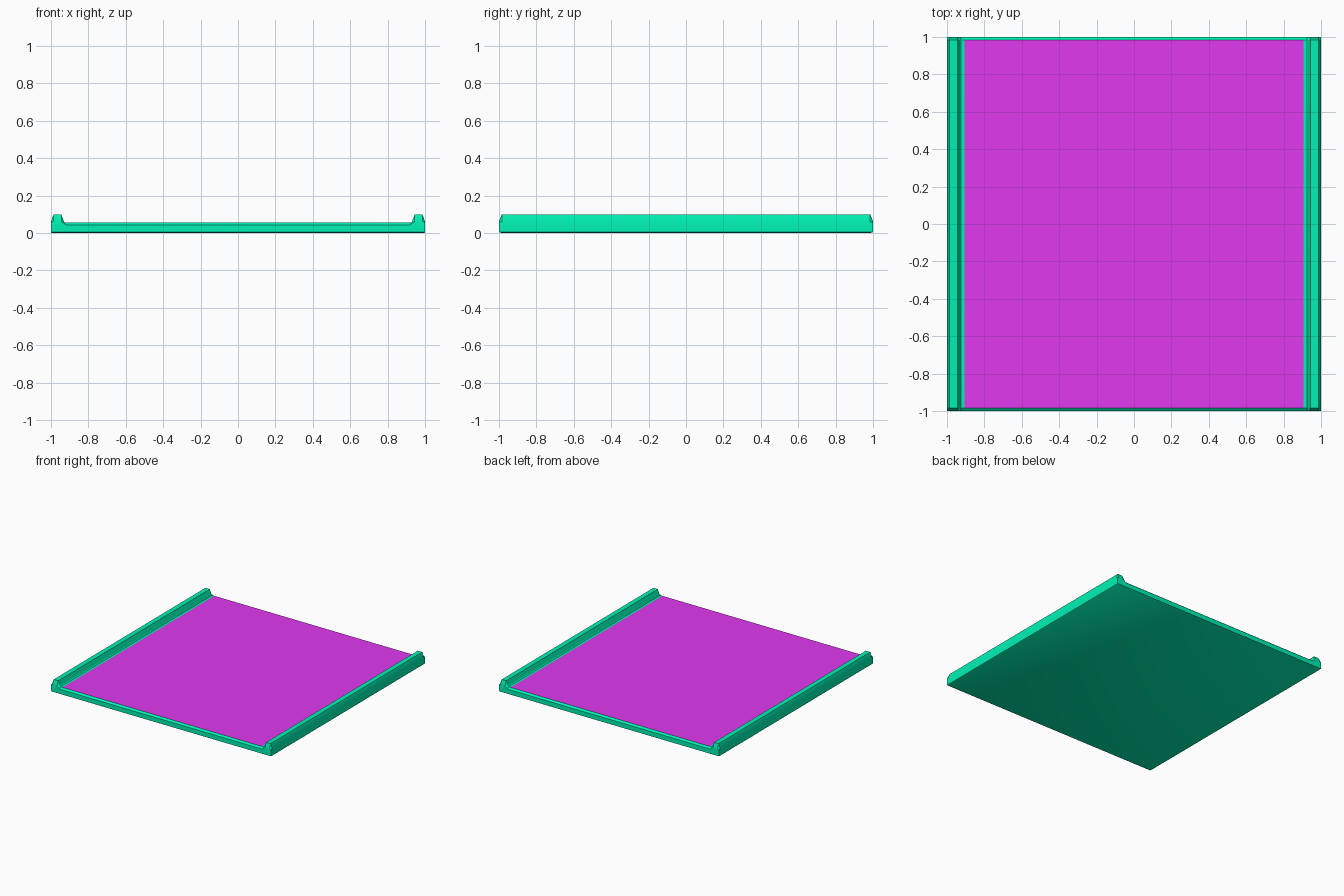
import bpy
import bmesh
import math

if "Cube" in bpy.data.objects:
    bpy.data.objects.remove(bpy.data.objects["Cube"])


def material(name, colour):
    m = bpy.data.materials.new(name)
    m.diffuse_color = colour
    m.use_nodes = True
    m.node_tree.nodes["Principled BSDF"].inputs["Base Color"].default_value = m.diffuse_color
    return m


# Right half of the cross-section: x, z in the body, z at the bevelled ends
HALF = [
    (0.994, 0.0, 0.005),
    (1.0, 0.005, 0.006),
    (1.0, 0.06, 0.058),
    (0.986, 0.1, 0.062),
    (0.945, 0.1, 0.062),
    (0.930, 0.06, 0.052),
    (0.924, 0.056, 0.045),
    (0.905, 0.056, 0.043),
]
section = HALF + [(-x, z, ze) for x, z, ze in reversed(HALF)]

# Tray with two side rails, lofted from front to back
bm = bmesh.new()
rings = []
for y, end in [(-1, True), (-0.985, False), (0.985, False), (1, True)]:
    rings.append([bm.verts.new((x, y, ze if end else z)) for x, z, ze in section])

n = len(section)
floor_strip = len(HALF) - 1
for r, (a, b) in enumerate(zip(rings, rings[1:])):
    for i in range(n):
        j = (i + 1) % n
        face = bm.faces.new((a[i], a[j], b[j], b[i]))
        # Coloured floor panel between the rails
        if r == 1 and i == floor_strip:
            face.material_index = 1
bm.faces.new(rings[0])
bm.faces.new(rings[-1])
bmesh.ops.recalc_face_normals(bm, faces=bm.faces)

mesh = bpy.data.meshes.new("railed_floor_tile")
bm.to_mesh(mesh)
bm.free()
mesh.materials.append(material("green_frame", (0.0, 0.88, 0.45, 1)))
mesh.materials.append(material("purple_floor", (0.75, 0.04, 0.87, 1)))

tile = bpy.data.objects.new("railed_floor_tile", mesh)
bpy.context.collection.objects.link(tile)
bpy.context.view_layer.objects.active = tile
tile.select_set(True)
bpy.ops.object.shade_smooth_by_angle(angle=math.radians(30))
